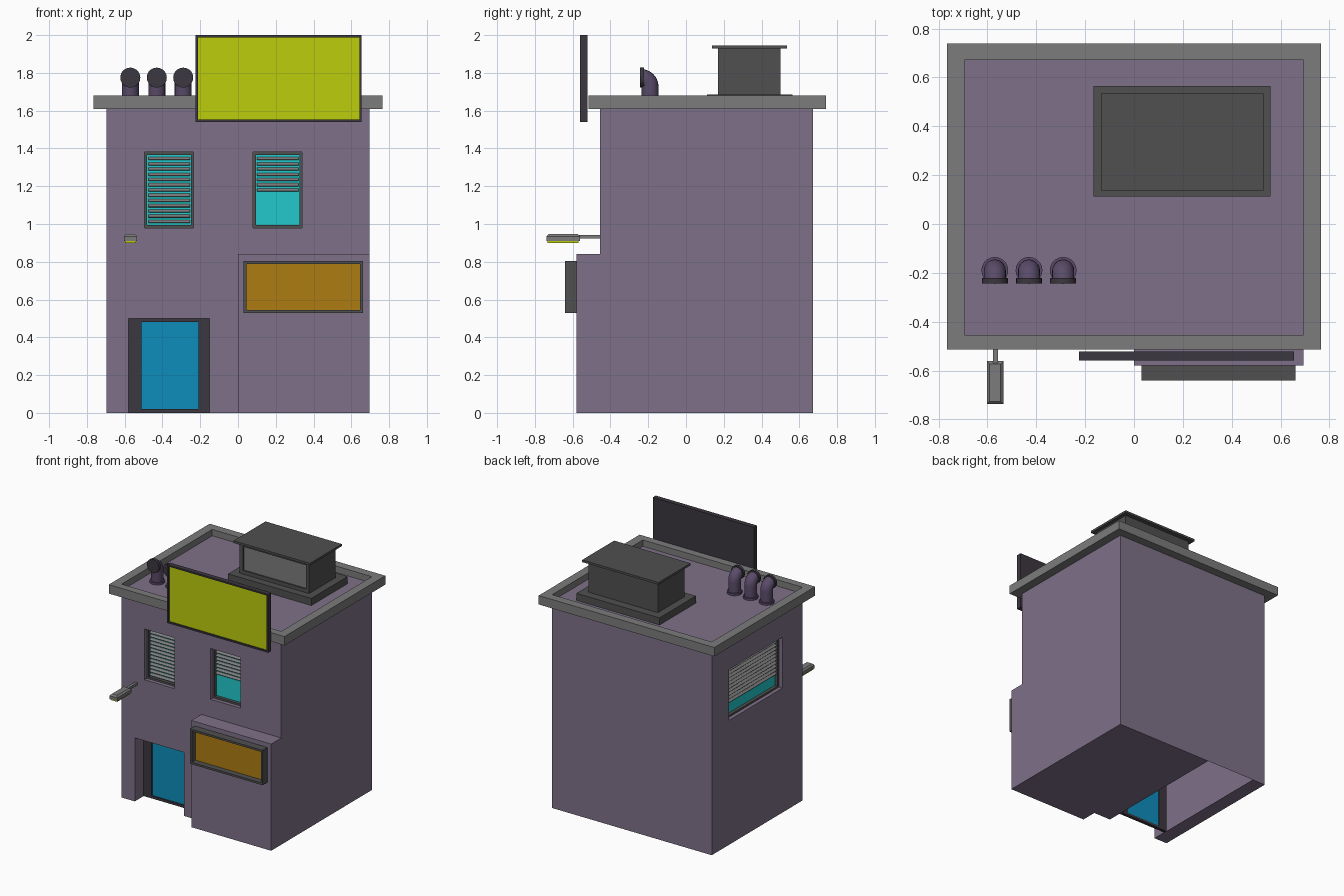
import bpy, bmesh, math
from mathutils import Vector, Matrix

if "Cube" in bpy.data.objects:
    bpy.data.objects.remove(bpy.data.objects["Cube"])


def material(name, r, g, b):
    m = bpy.data.materials.new(name)
    m.diffuse_color = (r, g, b, 1)
    m.use_nodes = True
    m.node_tree.nodes["Principled BSDF"].inputs["Base Color"].default_value = m.diffuse_color
    return m


WALL = material("wall_purple", 0.21, 0.165, 0.25)
PIPE = material("pipe_purple", 0.10, 0.07, 0.14)
DARK = material("dark_trim", 0.045, 0.038, 0.05)
STEEL = material("dark_grey", 0.08, 0.08, 0.08)
STONE = material("mid_grey", 0.2, 0.2, 0.2)
TEAL = material("teal_glass", 0.015, 0.58, 0.6)
BLUE = material("blue_door", 0.004, 0.27, 0.5)
ORANGE = material("orange_sign", 0.42, 0.2, 0.006)
LIME = material("lime_panel", 0.51, 0.61, 0.004)


def finish(name, bm, *mats):
    bmesh.ops.recalc_face_normals(bm, faces=bm.faces)
    me = bpy.data.meshes.new(name)
    bm.to_mesh(me)
    bm.free()
    ob = bpy.data.objects.new(name, me)
    bpy.context.collection.objects.link(ob)
    for m in mats:
        me.materials.append(m)
    return ob


def add_box(bm, lo, hi, tilt=0):
    lo, hi = Vector(lo), Vector(hi)
    mat = (Matrix.Translation((lo + hi) / 2) @ Matrix.Rotation(tilt, 4, 'X')
           @ Matrix.Diagonal((*(hi - lo), 1)))
    return bmesh.ops.create_cube(bm, size=1, matrix=mat)["verts"]


def box(name, lo, hi, mat, bevel=0):
    bm = bmesh.new()
    add_box(bm, lo, hi)
    if bevel:
        top = [e for e in bm.edges if all(v.co.z > hi[2] - 1e-4 for v in e.verts)]
        bmesh.ops.bevel(bm, geom=top, offset=bevel, segments=1, affect='EDGES')
    return finish(name, bm, mat)


def tray(name, lo, hi, rim, depth, frame_mat, panel_mat, axis=(0, -1, 0)):
    """Box with one face inset and sunk, the sunk face taking the panel colour."""
    bm = bmesh.new()
    add_box(bm, lo, hi)
    bm.normal_update()
    axis = Vector(axis)
    face = max(bm.faces, key=lambda f: f.normal.dot(axis))
    bmesh.ops.inset_region(bm, faces=[face], thickness=rim)
    new = bmesh.ops.extrude_face_region(bm, geom=[face])["geom"]
    bmesh.ops.delete(bm, geom=[face], context='FACES_ONLY')
    bmesh.ops.translate(bm, verts=[v for v in new if isinstance(v, bmesh.types.BMVert)],
                        vec=-axis * depth)
    for f in new:
        if isinstance(f, bmesh.types.BMFace):
            f.material_index = 1
    return finish(name, bm, frame_mat, panel_mat)


def boolean(ob, other, op):
    mod = ob.modifiers.new(op, 'BOOLEAN')
    mod.operation, mod.solver, mod.object = op, 'EXACT', other
    me = bpy.data.meshes.new_from_object(
        ob.evaluated_get(bpy.context.evaluated_depsgraph_get()))
    ob.modifiers.clear()
    ob.data = me
    bpy.data.objects.remove(other)


# Main walls with projecting shop block
W, F, B, ROOF = 0.695, -0.455, 0.672, 1.63
body = box("building_walls", (-W, F, 0), (W, B, ROOF), WALL)
boolean(body, box("block", (0, -0.58, 0), (W, -0.2, 0.84), WALL), 'UNION')

# Recesses for the door, front windows and left side window
DOOR_Y = -0.335
WIN_Z = (0.98, 1.38)
SIDE_Y = (-0.205, 0.455)
for lo, hi in (((-0.58, -0.9, -0.1), (-0.15, DOOR_Y, 0.5)),
               ((-0.495, -0.9, WIN_Z[0]), (-0.235, F + 0.06, WIN_Z[1])),
               ((0.08, -0.9, WIN_Z[0]), (0.34, F + 0.06, WIN_Z[1])),
               ((-0.9, SIDE_Y[0], WIN_Z[0]), (-W + 0.06, SIDE_Y[1], WIN_Z[1]))):
    boolean(body, box("cutter", lo, hi, WALL), 'DIFFERENCE')

# Open floor strip behind the door
bm = bmesh.new()
bm.from_mesh(body.data)
for x in (-0.58, -0.15):
    floor = [f for f in bm.faces if all(abs(v.co.z) < 1e-4 for v in f.verts)]
    geom = set(floor) | {e for f in floor for e in f.edges} | {v for f in floor for v in f.verts}
    bmesh.ops.bisect_plane(bm, geom=list(geom), plane_co=(x, 0, 0), plane_no=(1, 0, 0), dist=1e-4)
holes = [f for f in bm.faces
         if all(abs(v.co.z) < 1e-4 and -0.581 < v.co.x < -0.149 for v in f.verts)
         or all(abs(v.co.y - DOOR_Y) < 1e-4 for v in f.verts)]
bmesh.ops.delete(bm, geom=holes, context='FACES')
bm.to_mesh(body.data)
bm.free()

# Cornice ring around the roof
bm = bmesh.new()
rings = []
for x, y0, y1, z in ((0.765, -0.515, 0.74, 1.61), (0.765, -0.515, 0.74, 1.68),
                     (W, F, B, 1.68), (W, F, B, 1.61)):
    rings.append([bm.verts.new(c) for c in ((-x, y0, z), (x, y0, z), (x, y1, z), (-x, y1, z))])
for a, b in zip(rings, rings[1:] + rings[:1]):
    for i in range(4):
        j = (i + 1) % 4
        bm.faces.new((a[i], a[j], b[j], b[i]))
finish("roof_cornice", bm, STONE)

# Door: frame on jambs and head, blue leaf slightly sunk
for n, lo, hi in (("left", (-0.58, 0), (-0.51, 0.5)), ("right", (-0.21, 0), (-0.15, 0.5)),
                  ("head", (-0.51, 0.48), (-0.21, 0.5)), ("sill", (-0.51, 0), (-0.21, 0.02))):
    box("door_frame_" + n, (lo[0], DOOR_Y - 0.01, lo[1]), (hi[0], DOOR_Y + 0.015, hi[1]), DARK)
box("door_leaf", (-0.51, DOOR_Y, 0.02), (-0.21, DOOR_Y + 0.01, 0.48), BLUE)


# Windows with tilted blind slats
def window(name, x0, x1, wall_y, slats, turn=0):
    y = wall_y + 0.06
    z0, z1 = WIN_Z
    frame = tray(name + "_frame", (x0, y - 0.03, z0), (x1, y, z1), 0.02, 0.025, STEEL, TEAL)
    bm = bmesh.new()
    for i in range(slats):
        z = z1 - 0.034 - i * 0.0277
        add_box(bm, (x0 + 0.02, y - 0.027, z - 0.002), (x1 - 0.02, y - 0.006, z + 0.002),
                math.radians(40))
    blind = finish(name + "_blind", bm, STONE)
    for ob in (frame, blind):
        ob.rotation_euler.z = turn


window("front_left_window", -0.495, -0.235, F, 13)
window("front_right_window", 0.08, 0.34, F, 7)
window("side_window", -SIDE_Y[1], -SIDE_Y[0], -W, 10, -math.pi / 2)

# Signs
tray("roof_billboard", (-0.225, -0.56, 1.54), (0.655, -0.522, 2.0), 0.018, 0.01, DARK, LIME)
tray("shop_sign", (0.03, -0.64, 0.53), (0.662, -0.58, 0.805), 0.022, 0.045, STEEL, ORANGE)

# Rooftop machine housing
box("housing_base", (-0.165, 0.112, ROOF), (0.56, 0.565, 1.686), STEEL)
tray("housing_body", (-0.105, 0.17, 1.686), (0.50, 0.50, 1.93), 0.04, 0.012, STEEL, STONE)
box("housing_lid", (-0.135, 0.137, 1.928), (0.53, 0.535, 1.945), STEEL)


# Bent vent pipes with flange and mouth rim
def disc(name, centre, radius, depth, mat, turn=0):
    bm = bmesh.new()
    bmesh.ops.create_cone(bm, cap_ends=True, segments=20, radius1=radius, radius2=radius,
                          depth=depth,
                          matrix=Matrix.Translation(centre) @ Matrix.Rotation(turn, 4, 'X'))
    return finish(name, bm, mat)


def vent(name, x):
    bend, r, n, zb = 0.048, 0.045, 20, 1.727
    path = [(0, ROOF, 0)] + [(bend * (1 - math.cos(a)), zb + bend * math.sin(a), a)
                             for a in (math.pi / 2 * k / 6 for k in range(7))]
    bm = bmesh.new()
    rings = []
    for d, z, a in path:
        m = Matrix.Translation((x, -0.19 - d, z)) @ Matrix.Rotation(a, 4, 'X')
        rings.append([bm.verts.new(m @ Vector((r * math.cos(t), r * math.sin(t), 0)))
                      for t in (2 * math.pi * i / n for i in range(n))])
    for p, q in zip(rings, rings[1:]):
        for i in range(n):
            bm.faces.new((p[i], p[(i + 1) % n], q[(i + 1) % n], q[i]))
    parts = [finish(name, bm, PIPE),
             disc(name + "_flange", (x, -0.19, ROOF + 0.008), 0.055, 0.016, PIPE),
             disc(name + "_rim", (x, -0.233, zb + bend), 0.053, 0.022, DARK, math.pi / 2)]
    for ob in parts:
        bpy.ops.object.select_all(action='DESELECT')
        ob.select_set(True)
        bpy.context.view_layer.objects.active = ob
        bpy.ops.object.shade_smooth_by_angle(angle=math.radians(35))


for i in range(3):
    vent(f"vent_pipe_{i + 1}", -0.57 + 0.14 * i)

# Wall lamp on an arm
box("lamp_arm", (-0.578, -0.57, 0.922), (-0.557, F, 0.942), STONE)
box("lamp_head", (-0.603, -0.738, 0.91), (-0.534, -0.562, 0.947), STONE, bevel=0.012)
box("lamp_light", (-0.597, -0.732, 0.9), (-0.54, -0.568, 0.911), LIME)
